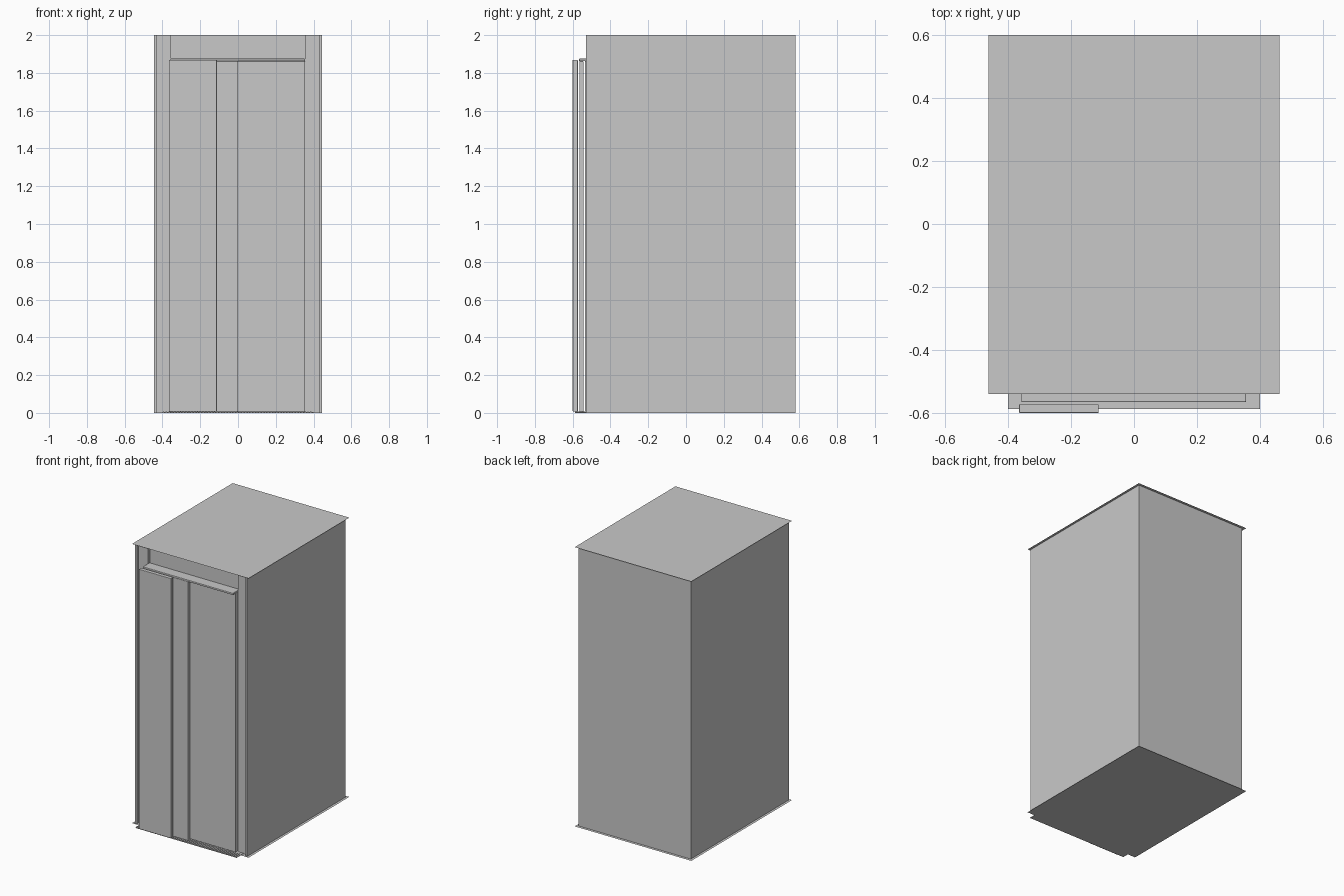
import bpy, bmesh

if "Cube" in bpy.data.objects:
    bpy.data.objects.remove(bpy.data.objects["Cube"])

steel = bpy.data.materials.new("brushed_grey")
steel.diffuse_color = (0.584, 0.584, 0.584, 1)
steel.use_nodes = True
steel.node_tree.nodes["Principled BSDF"].inputs["Base Color"].default_value = steel.diffuse_color


def finish(name, bm):
    me = bpy.data.meshes.new(name)
    bm.to_mesh(me)
    bm.free()
    me.materials.append(steel)
    ob = bpy.data.objects.new(name, me)
    bpy.context.scene.collection.objects.link(ob)
    return ob


def box(name, x0, x1, y0, y1, z0, z1, bevel=0):
    bm = bmesh.new()
    bmesh.ops.create_cube(bm, size=1)
    for v in bm.verts:
        v.co.x = x0 if v.co.x < 0 else x1
        v.co.y = y0 if v.co.y < 0 else y1
        v.co.z = z0 if v.co.z < 0 else z1
    ob = finish(name, bm)
    if bevel:
        m = ob.modifiers.new("soft_edges", 'BEVEL')
        m.width = bevel
        m.segments = 2
    return ob


def sheet(name, z):
    bm = bmesh.new()
    bmesh.ops.create_grid(bm, x_segments=1, y_segments=1, size=1)
    for v in bm.verts:
        v.co = (v.co.x * 0.462, 0.03 + v.co.y * 0.57, z)
    return finish(name, bm)


# overhanging floor and ceiling sheets
sheet("floor_sheet", 0.0)
sheet("ceiling_sheet", 2.0)

# cabin shell: side walls, back wall, recessed front jambs
for side, s in (("left", -1), ("right", 1)):
    def mirrored(name, a, b, *rest):
        box(side + name, min(s * a, s * b), max(s * a, s * b), *rest)
    mirrored("_wall", 0.43, 0.444, -0.53, 0.58, 0, 2)
    mirrored("_jamb", 0.356, 0.43, -0.51, -0.49, 0, 2)
box("back_wall", -0.43, 0.43, 0.566, 0.58, 0, 2)

# panel above the door and the door head rail
box("header_panel", -0.356, 0.356, -0.49, -0.475, 1.86, 2)
box("head_rail", -0.358, 0.356, -0.566, -0.49, 1.862, 1.875, 0.003)

# three telescoping door panels
box("outer_door_panel", -0.365, -0.112, -0.6, -0.573, 0.008, 1.868, 0.002)
box("middle_door_panel", -0.358, 0.0, -0.565, -0.543, 0.008, 1.862, 0.002)
box("inner_door_panel", -0.03, 0.355, -0.535, -0.49, 0.008, 1.862, 0.002)

# sill with fine tread ribs
box("sill", -0.4, 0.4, -0.587, -0.475, 0, 0.004)
for i in range(54):
    x = -0.398 + i * 0.015
    if x < 0.395:
        box("sill_rib", x, x + 0.007, -0.587, -0.535, 0.004, 0.008)
